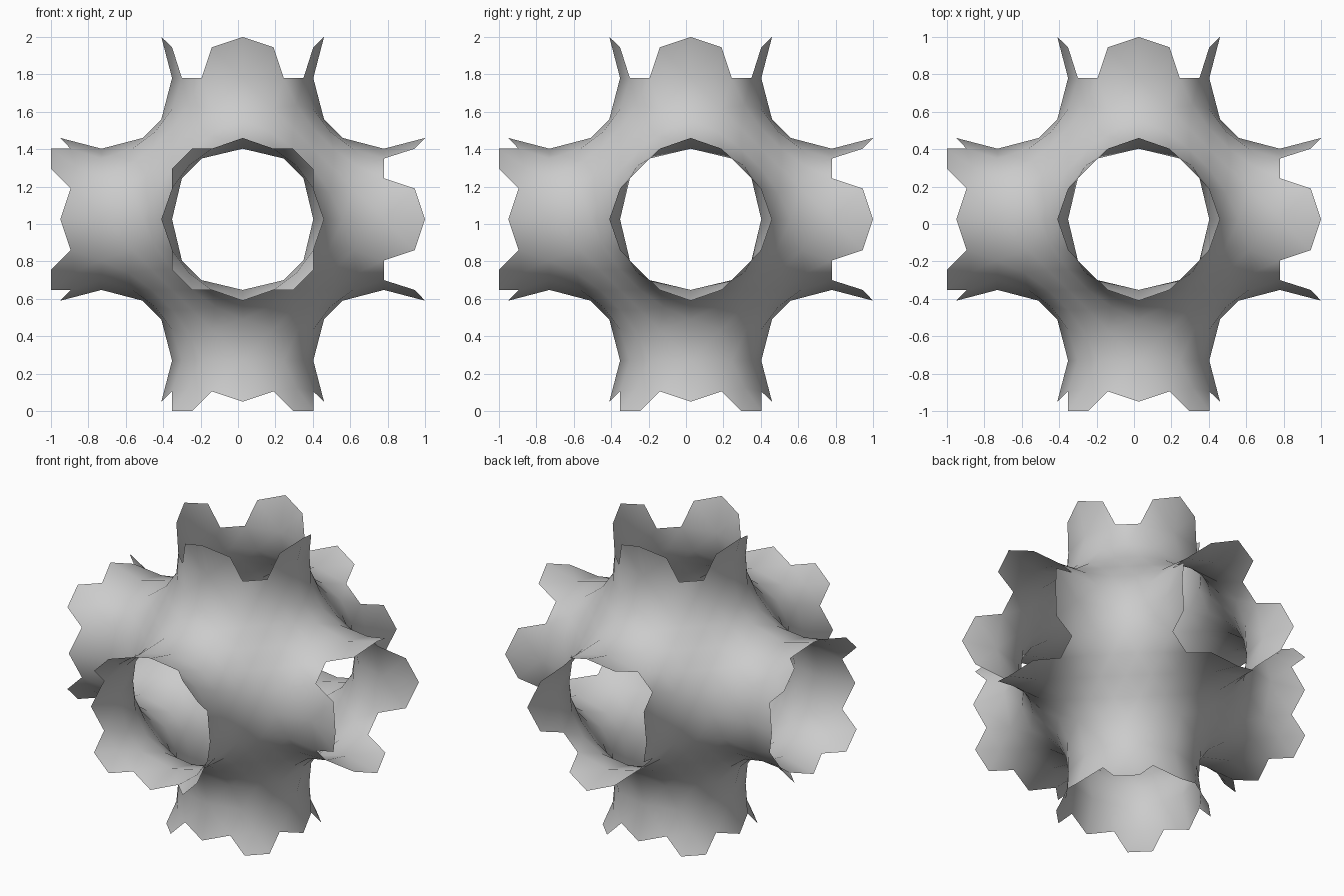
import bpy, bmesh
from itertools import permutations, product
from mathutils import Vector

cube = bpy.data.objects.get("Cube")
if cube:
    bpy.data.objects.remove(cube)

A = 0.755          # distance from the middle to each neck
H = A / 2
CENTRE = Vector((0.025, 0.025, 1.025))

# Points of one sixth of the saddle-shaped patch in an octant
C = (0, H, A)                  # corner on the neck ring
T = (0.22, 0.325, A)           # neck ring
P = (0, 0.435, 0.535)          # curve between two necks
Q = (0.165, H, A - 0.165)      # straight line from corner to middle
R = (0.27, H, A - 0.27)
O = (H, H, H)
M = (0.287, 0.287, 0.61)
N = (A - 0.61, A - 0.287, A - 0.287)


def swap_low(p):
    return (p[1], p[0], p[2])


def swap_high(p):
    return (p[0], p[2], p[1])


wedge = [
    (C, T, Q), (C, Q, P), (T, M, Q), (P, Q, N), (Q, M, R), (Q, R, N),
    (T, swap_low(T), M), (M, swap_low(R), R), (R, swap_low(R), O),
    (P, N, swap_high(P)), (N, R, swap_high(R)), (R, O, swap_high(R)),
]

# Whole patch by exchanging the axes
patch = [tuple(tuple(p[i] for i in order) for p in tri)
         for tri in wedge for order in permutations(range(3))]

bm = bmesh.new()
verts = {}


def add_face(points):
    corners = []
    for p in points:
        key = tuple(round(c, 4) + 0.0 for c in p)
        if key not in verts:
            verts[key] = bm.verts.new(Vector(key) + CENTRE)
        corners.append(verts[key])
    if not bm.faces.get(corners):
        bm.faces.new(corners)


for signs in product((1, -1), repeat=3):
    for tri in patch:
        # Central body
        add_face([[s * c for s, c in zip(signs, p)] for p in tri])
        # Flared collars past each neck: four petals on +, a full ring on -
        for axis in range(3):
            if min(p[axis] for p in tri) < 0.48:
                continue
            at_corner = any(p[axis] == A and 0 in p for p in tri)
            if signs[axis] > 0 and not at_corner:
                continue
            add_face([[s * (2 * A - c if i == axis else c)
                       for i, (s, c) in enumerate(zip(signs, p))] for p in tri])

bmesh.ops.recalc_face_normals(bm, faces=bm.faces)
for f in bm.faces:
    f.smooth = True

mesh = bpy.data.meshes.new("minimal_surface")
bm.to_mesh(mesh)
bm.free()

# Plain grey
grey = bpy.data.materials.new("light grey")
grey.use_nodes = True
colour = (0.6, 0.6, 0.6, 1)
grey.diffuse_color = colour
grey.node_tree.nodes["Principled BSDF"].inputs["Base Color"].default_value = colour
mesh.materials.append(grey)

surface = bpy.data.objects.new("minimal_surface", mesh)
bpy.context.collection.objects.link(surface)
